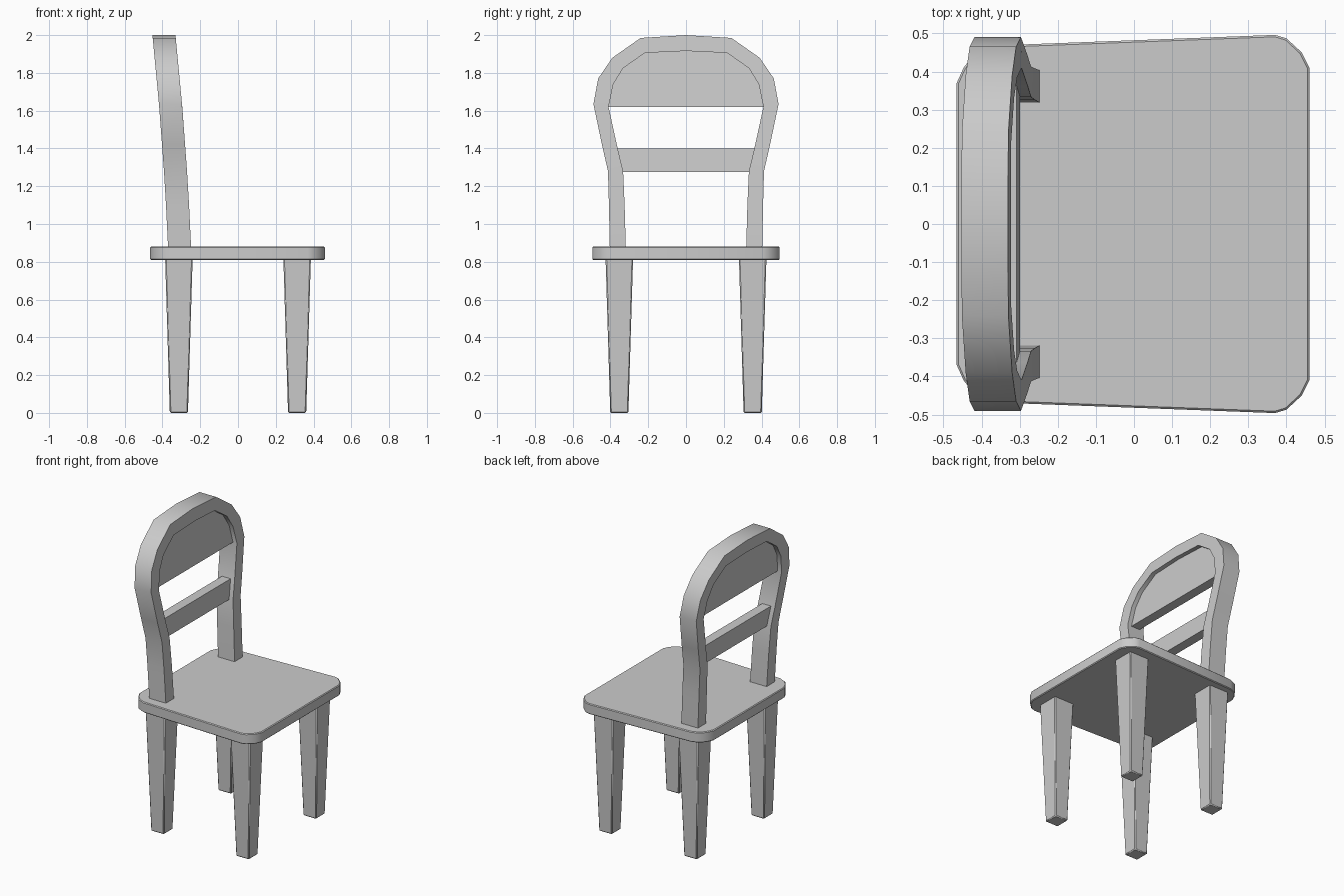
import bpy
import math

if "Cube" in bpy.data.objects:
    bpy.data.objects.remove(bpy.data.objects["Cube"])


def add_mesh(name, verts, faces, bevel=0.0, angle=30):
    mesh = bpy.data.meshes.new(name)
    mesh.from_pydata(verts, [], faces)
    obj = bpy.data.objects.new(name, mesh)
    bpy.context.collection.objects.link(obj)
    bpy.ops.object.select_all(action='DESELECT')
    obj.select_set(True)
    bpy.context.view_layer.objects.active = obj
    # outward normals
    bpy.ops.object.mode_set(mode='EDIT')
    bpy.ops.mesh.select_all(action='SELECT')
    bpy.ops.mesh.normals_make_consistent(inside=False)
    bpy.ops.object.mode_set(mode='OBJECT')
    if bevel:
        mod = obj.modifiers.new("soft_edges", 'BEVEL')
        mod.width = bevel
        mod.segments = 1
        mod.limit_method = 'ANGLE'
        mod.angle_limit = math.radians(60)
    bpy.ops.object.shade_smooth_by_angle(angle=math.radians(angle))
    return obj


def loft(name, a, b, **kw):
    """Solid between two matching outlines."""
    n = len(a)
    faces = [list(range(n))[::-1], list(range(n, 2 * n))]
    faces += [(i, (i + 1) % n, n + (i + 1) % n, n + i) for i in range(n)]
    return add_mesh(name, a + b, faces, **kw)


def mirrored(half):
    """Complete an outline that ends on y = 0."""
    return half + [(-y, z) for y, z in reversed(half) if abs(y) > 1e-6]


# Seat: slightly wider at the front, rounded corners
half_seat = [(-0.465, 0.37), (-0.447, 0.41), (-0.42, 0.445), (-0.37, 0.468),
             (0.37, 0.496), (0.40, 0.487), (0.44, 0.45), (0.46, 0.41)]
outline = half_seat + [(x, -y) for x, y in reversed(half_seat)]
loft("seat", [(x, y, 0.81) for x, y in outline],
     [(x, y, 0.88) for x, y in outline], bevel=0.005)


# Tapered legs
def square(cx, cy, r, z):
    return [(cx + sx * r, cy + sy * r, z)
            for sx, sy in ((-1, -1), (1, -1), (1, 1), (-1, 1))]


for side, sy in (("left", 1), ("right", -1)):
    for end, cx in (("front", 0.313), ("back", -0.313)):
        loft(f"{end}_{side}_leg", square(cx, 0.353 * sy, 0.048, 0.0),
             square(cx, 0.353 * sy, 0.073, 0.82), bevel=0.006)


# Backward lean of the backrest: centre x at a given height
LEAN = [(0.85, -0.308), (1.2, -0.325), (1.62, -0.356), (2.0, -0.392)]


def lean(z):
    for (z0, x0), (z1, x1) in zip(LEAN, LEAN[1:]):
        if z <= z1 or z1 == 2.0:
            return x0 + (x1 - x0) * (z - z0) / (z1 - z0)


def leaned(points, offset):
    return [(lean(z) + offset, y, z) for y, z in points]


# Backrest frame: one hoop with matching outer and inner outlines
outer = mirrored([(-0.403, 0.85), (-0.408, 1.10), (-0.413, 1.28), (-0.445, 1.42),
                  (-0.49, 1.635), (-0.465, 1.77), (-0.39, 1.88), (-0.24, 1.985),
                  (0, 2.0)])
inner = mirrored([(-0.318, 0.85), (-0.325, 1.10), (-0.333, 1.28), (-0.362, 1.40),
                  (-0.41, 1.62), (-0.385, 1.74), (-0.333, 1.825), (-0.217, 1.906),
                  (0, 1.916)])
n = len(outer)
D = 0.061
verts = (leaned(outer, -D) + leaned(outer, D) + leaned(inner, D) + leaned(inner, -D))
faces = []
for i in range(n - 1):
    for k in range(4):
        a, b = k * n, (k + 1) % 4 * n
        faces.append((a + i, a + i + 1, b + i + 1, b + i))
faces += [[k * n for k in range(4)], [k * n + n - 1 for k in range(4)]]
add_mesh("backrest_frame", verts, faces, angle=35)

# Recessed top panel filling the arch, built in strips tucked into the frame
T = 0.032
panel = mirrored([(-0.43, 1.62), (-0.40, 1.74), (-0.345, 1.835), (-0.222, 1.92),
                  (0, 1.93)])
loft("top_panel", leaned(panel, -T), leaned(panel, T))

# Lower cross rail
rail = [(-0.35, 1.275), (-0.375, 1.40), (0.375, 1.40), (0.35, 1.275)]
loft("lower_rail", leaned(rail, -T), leaned(rail, T))
